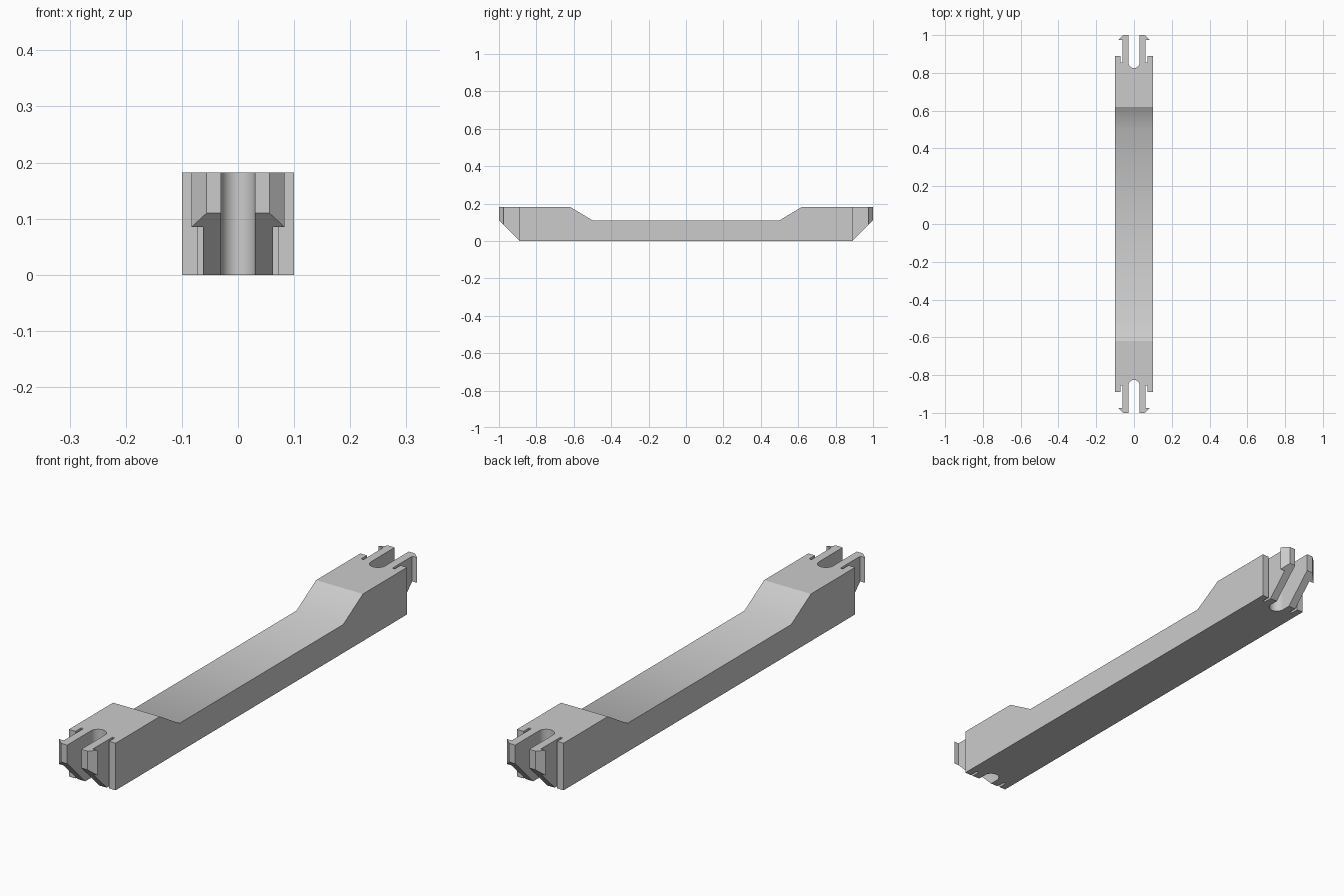
import bpy
import bmesh
import math
from mathutils import Vector

cube = bpy.data.objects.get("Cube")
if cube:
    bpy.data.objects.remove(cube, do_unlink=True)

TOP, WAIST = 0.182, 0.11


def prism(name, points, direction):
    """Extrude a closed outline into a solid."""
    bm = bmesh.new()
    face = bm.faces.new([bm.verts.new(p) for p in points])
    ext = bmesh.ops.extrude_face_region(bm, geom=[face])
    verts = [v for v in ext["geom"] if isinstance(v, bmesh.types.BMVert)]
    bmesh.ops.translate(bm, verts=verts, vec=Vector(direction))
    bmesh.ops.recalc_face_normals(bm, faces=bm.faces[:])
    mesh = bpy.data.meshes.new(name)
    bm.to_mesh(mesh)
    bm.free()
    obj = bpy.data.objects.new(name, mesh)
    bpy.context.collection.objects.link(obj)
    return obj


# Quarter plan: round slot end, hooked prong, relief gap, shoulder
slot_r, slot_y, steps = 0.03, 0.855, 8
quarter = []
for i in range(steps + 1):
    a = math.pi / 2 * i / steps
    quarter.append((slot_r * math.sin(a), slot_y - slot_r * math.cos(a)))
quarter += [(slot_r, 1), (0.056, 1), (0.083, 0.975), (0.062, 0.975),
            (0.062, 0.855), (0.072, 0.855), (0.072, 0.89), (0.1, 0.89)]

# Mirror to the whole outline, keeping one copy of each point on x = 0
right = quarter + [(x, -y) for x, y in reversed(quarter)]
outline = right + [(-x, y) for x, y in reversed(right[1:-1])]
bar = prism("clip_bar", [(x, y, -0.1) for x, y in outline], (0, 0, 0.4))

# Side profile: raised ends, lowered waist, undercut prongs
half = [(0.89, 0), (1.02, 0.13), (1.02, TOP), (0.62, TOP), (0.5, WAIST)]
profile = half + [(-y, z) for y, z in reversed(half)]
cutter = prism("side_profile_cutter", [(-0.2, y, z) for y, z in profile], (0.4, 0, 0))
cutter.hide_render = True

mod = bar.modifiers.new("side_profile", "BOOLEAN")
mod.operation = "INTERSECT"
mod.solver = "EXACT"
mod.object = cutter
bpy.context.view_layer.objects.active = bar
bar.select_set(True)
bpy.ops.object.modifier_apply(modifier=mod.name)
bpy.data.objects.remove(cutter, do_unlink=True)

# Smooth slot ends and waist bends; every other edge is sharp
bm = bmesh.new()
bm.from_mesh(bar.data)
for face in bm.faces:
    face.smooth = True
for edge in bm.edges:
    on_top = all(v.co.z > TOP - 0.001 for v in edge.verts)
    edge.smooth = not on_top and edge.calc_face_angle(math.pi) < math.radians(35)
bm.to_mesh(bar.data)
bm.free()

# Plain grey plastic
grey = bpy.data.materials.new("light_grey")
grey.use_nodes = True
colour = (0.6, 0.6, 0.6, 1)
grey.diffuse_color = colour
grey.node_tree.nodes["Principled BSDF"].inputs["Base Color"].default_value = colour
bar.data.materials.clear()
bar.data.materials.append(grey)
for poly in bar.data.polygons:
    poly.material_index = 0
